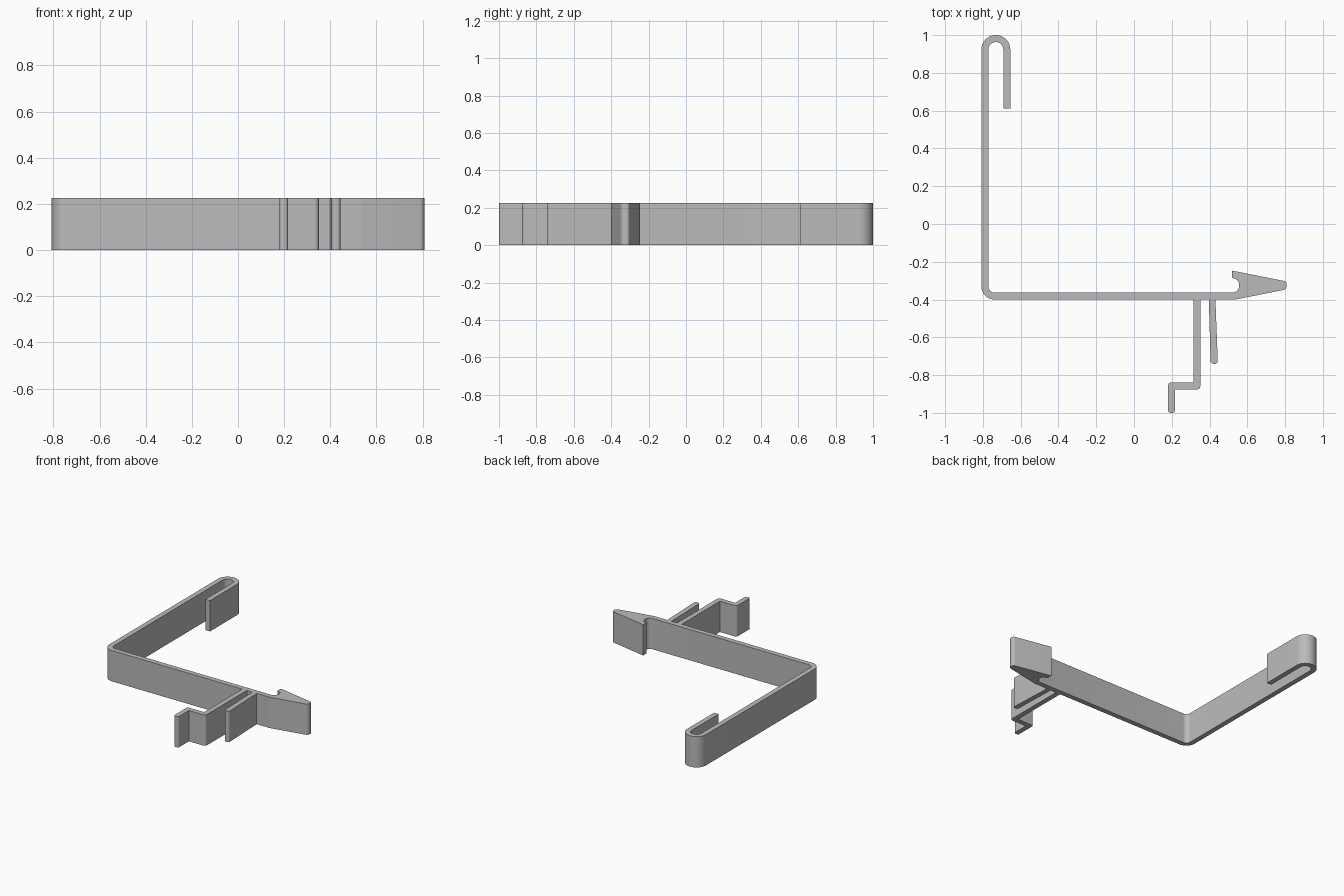
import bpy
import bmesh
import math
from mathutils import Vector

cube = bpy.data.objects.get("Cube")
if cube:
    bpy.data.objects.remove(cube, do_unlink=True)

HEIGHT = 0.225
WALL = 0.037


def rounded(corners, steps=10):
    """Turn (x, y, radius) corners into a closed outline with filleted corners."""
    outline = []
    count = len(corners)
    for i, (x, y, radius) in enumerate(corners):
        corner = Vector((x, y))
        if radius == 0:
            outline.append(corner)
            continue
        to_prev = (Vector(corners[i - 1][:2]) - corner).normalized()
        to_next = (Vector(corners[(i + 1) % count][:2]) - corner).normalized()
        half = to_prev.angle(to_next) / 2
        centre = corner + (to_prev + to_next).normalized() * radius / math.sin(half)
        start = corner + to_prev * radius / math.tan(half) - centre
        end = corner + to_next * radius / math.tan(half) - centre
        sweep = math.atan2(start.x * end.y - start.y * end.x, start.dot(end))
        for k in range(steps + 1):
            a = sweep * k / steps
            outline.append(centre + Vector((
                start.x * math.cos(a) - start.y * math.sin(a),
                start.x * math.sin(a) + start.y * math.cos(a))))
    return outline


def extrude_outline(name, outline, material):
    bm = bmesh.new()
    base = bm.faces.new([bm.verts.new((p.x, p.y, 0)) for p in outline])
    result = bmesh.ops.extrude_face_region(bm, geom=[base])
    top = [v for v in result["geom"] if isinstance(v, bmesh.types.BMVert)]
    bmesh.ops.translate(bm, verts=top, vec=(0, 0, HEIGHT))
    bmesh.ops.recalc_face_normals(bm, faces=bm.faces)
    mesh = bpy.data.meshes.new(name)
    bm.to_mesh(mesh)
    bm.free()
    mesh.materials.append(material)
    obj = bpy.data.objects.new(name, mesh)
    bpy.context.collection.objects.link(obj)
    bpy.ops.object.select_all(action="DESELECT")
    obj.select_set(True)
    bpy.context.view_layer.objects.active = obj
    bpy.ops.object.shade_smooth_by_angle(angle=math.radians(30))
    return obj


grey = bpy.data.materials.new("plain grey")
grey.use_nodes = True
colour = (0.5, 0.5, 0.5, 1)
grey.diffuse_color = colour
grey.node_tree.nodes["Principled BSDF"].inputs["Base Color"].default_value = colour

left, right, back, bar = -0.808, -0.655, 1.0, -0.4
hook_end = 0.612
hook_radius = (right - left) / 2 - 0.0005
inner_radius = hook_radius - WALL

# Outside of the hook and the upright arm, down to the bend
outer_arm = [
    (right, hook_end, 0), (right, back, hook_radius),
    (left, back, hook_radius), (left, bar, 0.07),
]

# Long leg with its stepped foot
leg, foot, step = 0.314, 0.18, -0.84
long_leg = [
    (leg, bar, 0), (leg, step, 0),
    (foot, step, 0.015), (foot, -1, 0.014),
    (foot + WALL, -1, 0.014), (foot + WALL, step - WALL, 0),
    (leg + WALL, step - WALL, 0.02), (leg + WALL, bar, 0),
]

# Short, slightly splayed leg
short_leg = [
    (0.396, bar, 0), (0.406, -0.74, 0.015),
    (0.444, -0.74, 0.015), (0.431, bar, 0),
]

# Arrow-shaped barb with the round notch behind it
barb = [
    (0.535, bar, 0.1), (0.808, -0.346, 0.024), (0.808, -0.304, 0.018),
    (0.52, -0.247, 0), (0.52, -0.287, 0),
    (0.557, -0.287, 0.036), (0.557, bar + WALL, 0.036),
]

# Inside of the bar, the upright arm and the hook
inner_arm = [
    (left + WALL, bar + WALL, 0.033), (left + WALL, back - WALL, inner_radius),
    (right - WALL, back - WALL, inner_radius), (right - WALL, hook_end, 0),
]

extrude_outline("hook_clip",
                rounded(outer_arm + long_leg + short_leg + barb + inner_arm), grey)
